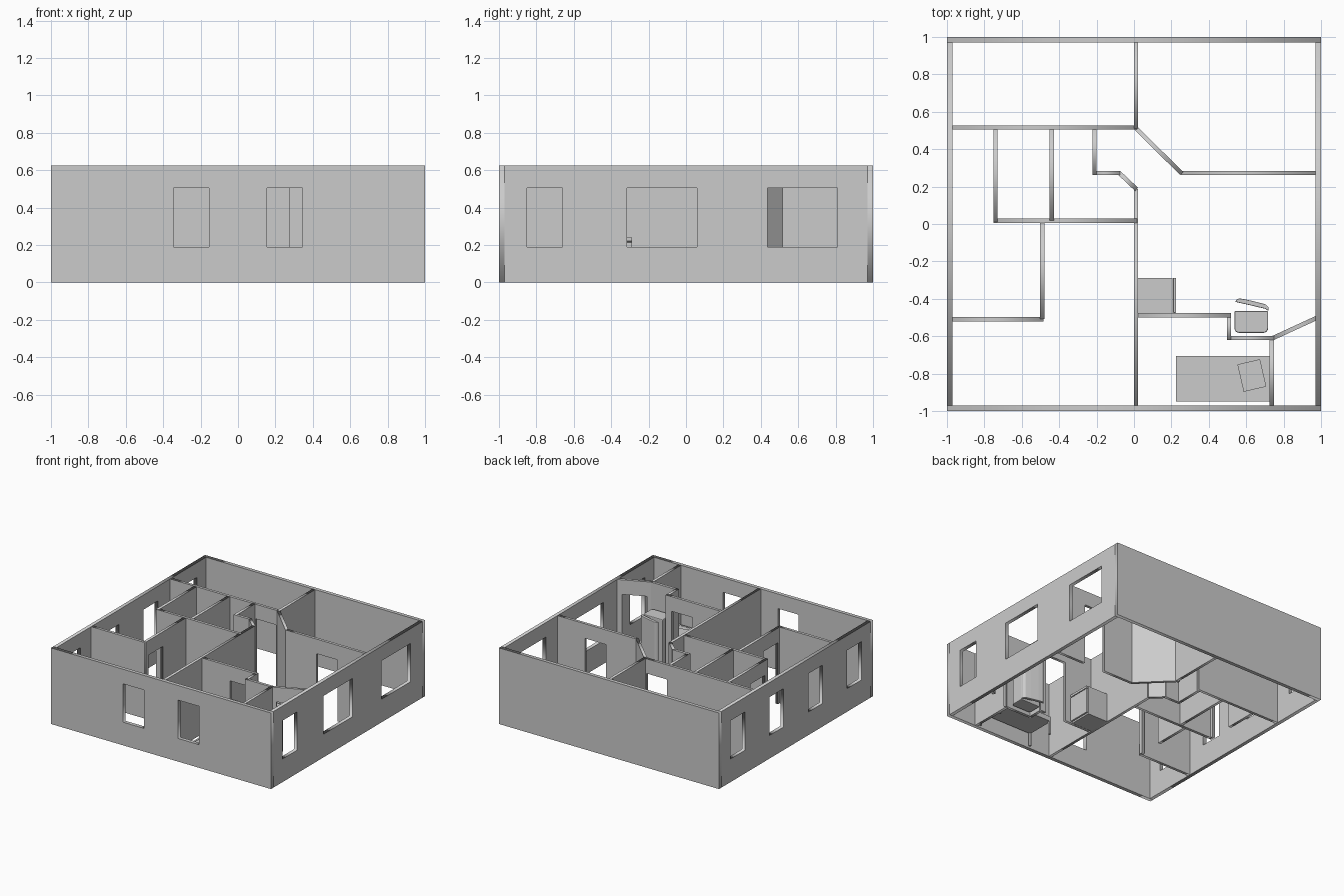
import bpy, bmesh
from math import radians, cos, sin, pi
from mathutils import Vector, Matrix

if "Cube" in bpy.data.objects:
    bpy.data.objects.remove(bpy.data.objects["Cube"])

H, SILL, HEAD = 0.625, 0.19, 0.505   # wall height, window sill, opening head
T = 0.023                            # partition thickness


def wall(name, p, q, doors=(), windows=(), t=T, ext=0.0):
    """Upright wall from p to q; openings are (start, end) distances from p."""
    p, q = Vector((*p, 0)), Vector((*q, 0))
    d = (q - p).normalized()
    length = (q - p).length
    outline = [(-ext, 0)]
    for a, b in doors:
        outline += [(a, 0), (a, HEAD), (b, HEAD), (b, 0)]
    outline += [(length + ext, 0), (length + ext, H), (-ext, H)]
    loops = [outline] + [[(a, SILL), (b, SILL), (b, HEAD), (a, HEAD)] for a, b in windows]
    cu = bpy.data.curves.new(name, 'CURVE')
    cu.dimensions, cu.fill_mode, cu.extrude = '2D', 'BOTH', t / 2
    for pts in loops:
        s = cu.splines.new('POLY')
        s.points.add(len(pts) - 1)
        for pt, (u, v) in zip(s.points, pts):
            pt.co = (u, v, 0, 1)
        s.use_cyclic_u = True
    ob = bpy.data.objects.new(name, cu)
    up = Vector((0, 0, 1))
    ob.matrix_world = Matrix.Translation(p) @ Matrix((d, up, d.cross(up))).transposed().to_4x4()
    bpy.context.collection.objects.link(ob)
    bpy.ops.object.select_all(action='DESELECT')
    ob.select_set(True)
    bpy.context.view_layer.objects.active = ob
    bpy.ops.object.convert(target='MESH')


def prism(name, pts, z0, z1, bevel=0.0):
    """Solid with a plan outline."""
    bm = bmesh.new()
    f = bm.faces.new([bm.verts.new((x, y, z0)) for x, y in pts])
    r = bmesh.ops.extrude_face_region(bm, geom=[f])
    bmesh.ops.translate(bm, vec=(0, 0, z1 - z0),
                        verts=[v for v in r['geom'] if isinstance(v, bmesh.types.BMVert)])
    bmesh.ops.recalc_face_normals(bm, faces=bm.faces)
    me = bpy.data.meshes.new(name)
    bm.to_mesh(me)
    bm.free()
    ob = bpy.data.objects.new(name, me)
    bpy.context.collection.objects.link(ob)
    if bevel:
        m = ob.modifiers.new('bevel', 'BEVEL')
        m.width, m.segments = bevel, 2
    return ob


def box(name, x0, x1, y0, y1, z0, z1, bevel=0.0):
    return prism(name, [(x0, y0), (x1, y0), (x1, y1), (x0, y1)], z0, z1, bevel)


# outer walls with windows
wall('front_wall', (-1, -.985), (1, -.985), windows=[(.655, .845), (1.155, 1.345)], t=.03)
wall('back_wall', (-1, .985), (1, .985), t=.03)
wall('right_wall', (.985, -.97), (.985, .97), t=.03,
     windows=[(.12, .31), (.655, 1.03), (1.405, 1.78)])
wall('left_wall', (-.985, -.97), (-.985, .97), t=.03,
     windows=[(.12, .31), (.625, .81), (1.13, 1.315), (1.63, 1.82)])

# back rooms
wall('back_divider', (.011, .51), (.011, .97))
wall('back_left_room_wall', (-.97, .516), (.015, .516), doors=[(.775, .96)])
wall('back_right_corner_wall', (.008, .514), (.252, .273), ext=.005)
wall('back_right_room_wall', (.25, .273), (.97, .273), doors=[(.28, .47)])

# middle rooms
wall('store_left_wall', (-.741, .01), (-.741, .51), doors=[(.04, .23)])
wall('store_divider', (-.439, .02), (-.439, .51))
wall('store_front_wall', (-.752, .018), (.015, .018))
wall('bath_side_wall', (-.211, .262), (-.211, .51))
wall('bath_back_wall', (-.222, .273), (-.075, .273))
wall('bath_corner_wall', (-.078, .272), (.011, .188), ext=.004)
wall('centre_wall', (.011, -.97), (.011, .187))

# left closet
wall('closet_side_wall', (-.491, -.508), (-.491, .01), doors=[(.03, .22)])
wall('closet_front_wall', (-.97, -.51), (-.485, -.51))

# front right bedroom and entry
wall('bedroom_back_wall', (.02, -.488), (.519, -.488), doors=[(.255, .445)])
wall('bedroom_step_wall', (.508, -.621), (.508, -.49))
wall('bedroom_niche_wall', (.5, -.61), (.749, -.61))
wall('entry_side_wall', (.737, -.97), (.737, -.61))
wall('entry_door_wall', (.742, -.61), (.975, -.503), doors=[(.03, .22)], ext=.004)

# bed: frame, rails, mattress, legs, pillow
box('bed_frame', .225, .725, -.948, -.705, .11, .13)
box('mattress', .24, .71, -.935, -.718, .13, .148)
for y in (-.948, -.718):
    box('bed_rail', .225, .725, y, y + .013, .13, .15)
for x in (.225, .71):
    box('bed_end', x, x + .015, -.935, -.718, .13, .15)
    for y in (-.948, -.72):
        box('bed_leg', x, x + .015, y, y + .015, 0, .11)
a = radians(13)
pillow = [(.63 + u * cos(a) - v * sin(a), -.81 + u * sin(a) + v * cos(a))
          for u, v in ((-.062, -.075), (.062, -.075), (.062, .075), (-.062, .075))]
prism('pillow', pillow, .148, .158)

# low cabinet against the centre wall
box('cabinet_body', .022, .207, -.475, -.288, .0, .24)
for z0, z1 in ((.01, .215), (.22, .24)):
    box('cabinet_front', .209, .225, -.475, -.288, z0, z1, .003)

# refrigerator: body rounded at the back, door swung slightly open
r, x0, x1, yb, yf = .025, .537, .717, -.582, -.465
body = [(x1, yf), (x0, yf)]
body += [(x0 + r - r * cos(i * pi / 8), yb + r - r * sin(i * pi / 8)) for i in range(5)]
body += [(x1 - r + r * sin(i * pi / 8), yb + r - r * cos(i * pi / 8)) for i in range(5)]
prism('fridge_body', body, .015, .42, .006)
door = [(.72, -.465), (.72, -.445), (.705, -.43), (.66, -.418), (.6, -.404),
        (.565, -.398), (.55, -.402), (.54, -.416), (.62, -.434), (.70, -.453)]
prism('fridge_door', door, .02, .42, .004)
